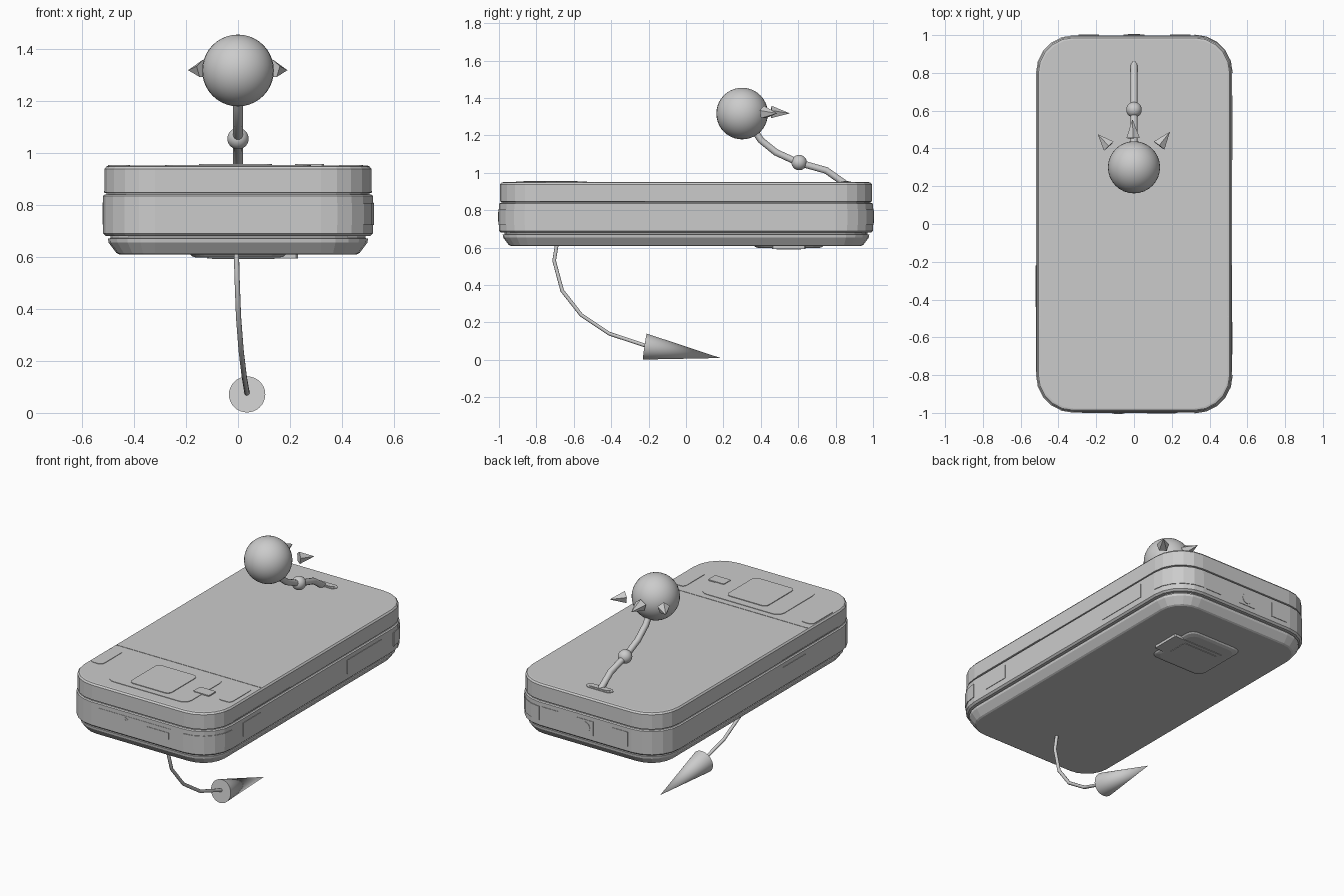
import bpy, bmesh
from math import cos, sin, pi
from mathutils import Vector, Matrix

if "Cube" in bpy.data.objects:
    bpy.data.objects.remove(bpy.data.objects["Cube"])


def finish(name, bm, smooth=False):
    bmesh.ops.recalc_face_normals(bm, faces=bm.faces)
    me = bpy.data.meshes.new(name)
    bm.to_mesh(me)
    bm.free()
    ob = bpy.data.objects.new(name, me)
    bpy.context.collection.objects.link(ob)
    if smooth:
        bpy.ops.object.select_all(action='DESELECT')
        bpy.context.view_layer.objects.active = ob
        ob.select_set(True)
        bpy.ops.object.shade_smooth_by_angle()
    return ob


def arc(cx, cy, r, start, n=5):
    return [(cx + r * cos(start + pi / 2 * i / n), cy + r * sin(start + pi / 2 * i / n)) for i in range(n + 1)]


def rrect(hx, hy, r, cx=0, cy=0, n=5):
    pts = []
    for k, (sx, sy) in enumerate([(1, 1), (-1, 1), (-1, -1), (1, -1)]):
        pts += arc(cx + sx * (hx - r), cy + sy * (hy - r), r, k * pi / 2, n)
    return pts


def loft(name, rings):
    """rings: list of (outline, z), bottom to top, capped at both ends"""
    bm = bmesh.new()
    rows = [[bm.verts.new((x, y, z)) for x, y in pts] for pts, z in rings]
    n = len(rows[0])
    for a, b in zip(rows, rows[1:]):
        for i in range(n):
            bm.faces.new((a[i], a[(i + 1) % n], b[(i + 1) % n], b[i]))
    bm.faces.new(rows[0][::-1])
    bm.faces.new(rows[-1])
    return finish(name, bm)


def shell(name, profile):
    return loft(name, [(rrect(0.52 - d, 1.0 - d, 0.2 - d), z) for z, d in profile])


def plate(name, x0, x1, y0, y1, z0, z1, r, n=4):
    pts = rrect((x1 - x0) / 2, (y1 - y0) / 2, r, (x0 + x1) / 2, (y0 + y1) / 2, n)
    return loft(name, [(pts, z0), (pts, z1)])


def box(name, x0, x1, y0, y1, z0, z1):
    bm = bmesh.new()
    m = Matrix.Translation(((x0 + x1) / 2, (y0 + y1) / 2, (z0 + z1) / 2)) @ Matrix.Diagonal((x1 - x0, y1 - y0, z1 - z0, 1))
    bmesh.ops.create_cube(bm, size=1, matrix=m)
    return finish(name, bm)


def cone(name, base, tip, r, r2=0, sides=32, smooth=False):
    base, tip = Vector(base), Vector(tip)
    d = tip - base
    bm = bmesh.new()
    m = Matrix.Translation((base + tip) / 2) @ d.to_track_quat('Z', 'Y').to_matrix().to_4x4()
    bmesh.ops.create_cone(bm, cap_ends=True, segments=sides, radius1=r, radius2=r2, depth=d.length, matrix=m)
    return finish(name, bm, smooth)


def ball(name, c, r):
    bm = bmesh.new()
    bmesh.ops.create_uvsphere(bm, u_segments=32, v_segments=20, radius=r, matrix=Matrix.Translation(c))
    return finish(name, bm, True)


def tube(name, pts, r):
    cu = bpy.data.curves.new(name, 'CURVE')
    cu.dimensions = '3D'
    cu.bevel_depth = r
    cu.bevel_resolution = 3
    cu.use_fill_caps = True
    sp = cu.splines.new('POLY')
    sp.points.add(len(pts) - 1)
    for p, co in zip(sp.points, pts):
        p.co = (*co, 1)
    bpy.context.collection.objects.link(bpy.data.objects.new(name, cu))


# Handset body in three layers, separated by grooves
shell("lower_shell", [(0.61, 0.062), (0.615, 0.052), (0.655, 0.022), (0.67, 0.02), (0.672, 0.03), (0.685, 0.03)])
shell("middle_band", [(0.68, 0.012), (0.69, 0.001), (0.835, 0.001), (0.84, 0.008)])
shell("upper_shell", [(0.835, 0.014), (0.845, 0.014), (0.847, 0.006), (0.938, 0.006), (0.948, 0.014), (0.95, 0.024)])

# Keypad on the top face
box("screen_edge", -0.5, 0.5, -0.493, -0.487, 0.945, 0.952)
plate("pad_frame", -0.28, 0.28, -0.91, -0.53, 0.945, 0.953, 0.05)
plate("pad_button", -0.15, 0.13, -0.87, -0.58, 0.945, 0.957, 0.03)
plate("small_key", 0.22, 0.33, -0.76, -0.69, 0.945, 0.957, 0.006, 1)
plate("left_key", -0.5, -0.415, -0.76, -0.54, 0.945, 0.953, 0.025)
plate("right_key", 0.39, 0.48, -0.76, -0.54, 0.945, 0.953, 0.025)
plate("earpiece_rim", -0.09, 0.09, 0.83, 0.882, 0.945, 0.954, 0.02, 1)
plate("earpiece_slot", -0.07, 0.07, 0.842, 0.87, 0.945, 0.957, 0.01, 1)

# Front connector panel
box("front_panel", -0.275, 0.23, -1.001, -0.98, 0.72, 0.81)
cone("jack_ring", (-0.083, -0.98, 0.765), (-0.083, -1.003, 0.765), 0.038, 0.038, 6)
cone("jack_core", (-0.083, -0.98, 0.765), (-0.083, -1.005, 0.765), 0.025, 0.025, 6)
box("front_port", 0.07, 0.22, -1.004, -0.98, 0.745, 0.785)

# Back buttons
for i, x in enumerate((-0.24, 0, 0.245)):
    box(f"back_button_{i}", x - 0.055, x + 0.055, 0.98, 1.002, 0.72, 0.81)
cone("back_jack", (0, 0.98, 0.765), (0, 1.005, 0.765), 0.033, 0.033, 16)

# Side panels and keys
box("right_small_key", 0.5, 0.522, -0.69, -0.52, 0.725, 0.81)
box("right_long_key", 0.5, 0.522, 0.34, 0.68, 0.725, 0.81)
box("left_key_panel", -0.522, -0.5, -0.44, -0.22, 0.725, 0.81)
for s, side in ((1, "right"), (-1, "left")):
    x = sorted((s * 0.5, s * 0.516))
    box(side + "_seam_strip", *x, -0.78, -0.22, 0.848, 0.853)

# Corner pads wrapping the right-hand corners
for s, name in ((-1, "front_corner_pad"), (1, "back_corner_pad")):
    start = -pi / 2 if s < 0 else 0
    pts = arc(0.32, s * 0.8, 0.203, start) + arc(0.32, s * 0.8, 0.185, start)[::-1]
    loft(name, [(pts, 0.722), (pts, 0.808)])

# Camera bump underneath
bump = [(rrect(0.19 - d, 0.19 - d, 0.05, 0, 0.55), z) for z, d in ((0.597, 0.03), (0.603, 0.012), (0.615, 0))]
loft("camera_bump", bump)
plate("camera_cover", -0.12, 0.23, 0.46, 0.64, 0.594, 0.613, 0.006, 1)
plate("camera_window", -0.1, 0.14, 0.485, 0.615, 0.591, 0.6, 0.006, 1)

# Neck, bead, head and spikes
tube("neck", [(0, 0.86, 0.935), (0, 0.75, 1.013), (0, 0.6, 1.055), (0, 0.48, 1.11), (0, 0.4, 1.175), (0, 0.35, 1.25)], 0.019)
ball("neck_bead", (0, 0.605, 1.055), 0.041)
ball("head", (0, 0.30, 1.317), 0.138)
for i, (base, tip) in enumerate([((-0.133, 0.412), (-0.192, 0.475)), ((0.133, 0.415), (0.19, 0.488)), ((-0.005, 0.455), (-0.008, 0.555))]):
    cone(f"spike_{i}", (*base, 1.322), (*tip, 1.318), 0.037, 0, 5)

# Tail cord with a cone weight
tube("tail_cord", [(-0.006, -0.69, 0.62), (-0.004, -0.705, 0.53), (0.002, -0.662, 0.37), (0.012, -0.56, 0.24),
                   (0.024, -0.41, 0.14), (0.035, -0.21, 0.074)], 0.01)
cone("tail_cone", (0.035, -0.22, 0.071), (0.05, 0.185, 0.01), 0.07, 0, 32, True)
